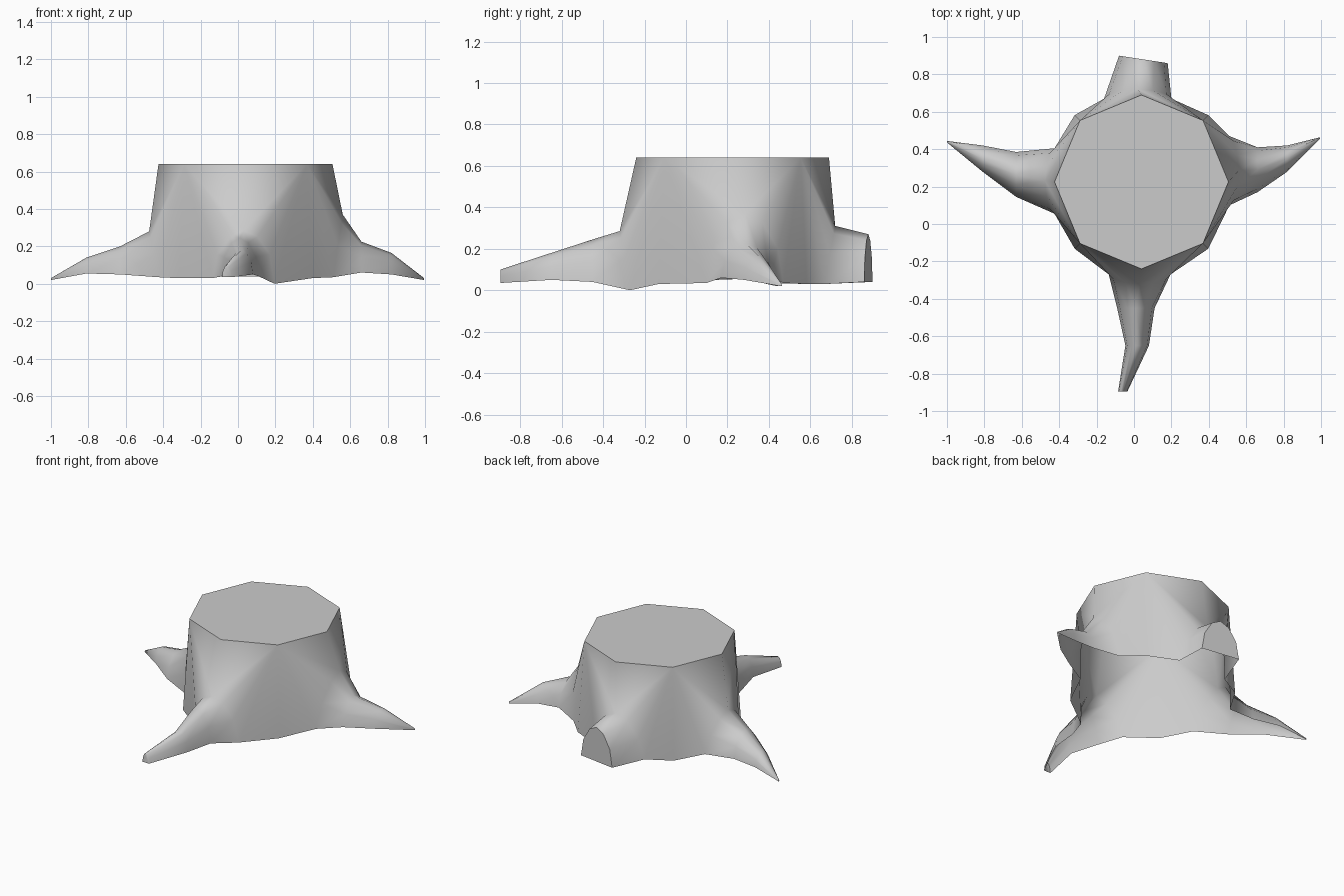
import bpy, bmesh, math
from mathutils import Vector

cube = bpy.data.objects.get("Cube")
if cube:
    bpy.data.objects.remove(cube, do_unlink=True)

# One plain colour for the whole stump
gray = bpy.data.materials.new("weathered gray")
gray.use_nodes = True
gray.diffuse_color = (0.6, 0.6, 0.6, 1)
gray.node_tree.nodes["Principled BSDF"].inputs["Base Color"].default_value = gray.diffuse_color

CENTER = Vector((0.04, 0.225, 0))
TOP_RADIUS, FOOT_RADIUS, HEIGHT = 0.465, 0.505, 0.64
LEAN = 0.05  # how far the first arch of a root leans back into the trunk at its foot

# Root: direction, skew of its end, and sections of
# distance outward, sideways position, half width, crest z, underside z
ROOTS = [
    ((1, 0), 0, [(0.56, 0.285, 0.185, 0.37, 0.035), (0.66, 0.29, 0.12, 0.225, 0.06),
                 (0.82, 0.35, 0.07, 0.165, 0.05), (0.995, 0.46, 0.004, 0.03, 0.02)]),
    ((0, 1), 0.02, [(0.72, 0.02, 0.18, 0.31, 0.03), (0.88, 0.05, 0.13, 0.27, 0.04)]),
    ((-1, 0), 0, [(0.475, 0.23, 0.175, 0.28, 0.035), (0.63, 0.265, 0.12, 0.2, 0.05),
                  (0.81, 0.35, 0.07, 0.14, 0.055), (1.0, 0.44, 0.004, 0.03, 0.02)]),
    ((0, -1), 0, [(0.32, 0.03, 0.165, 0.285, 0.03), (0.45, 0.01, 0.1, 0.245, 0.04),
                  (0.65, 0.017, 0.063, 0.18, 0.05), (0.895, -0.06, 0.025, 0.1, 0.035)]),
]
# Rounded arch of a root: sideways fraction and height fraction
ARCH = [(-1, 0), (-0.85, 0.5), (-0.45, 0.87), (0, 1), (0.45, 0.87), (0.85, 0.5), (1, 0)]

bm = bmesh.new()


def ring_vert(step, radius, z):
    angle = step * math.pi / 4
    return bm.verts.new(CENTER + Vector((radius * math.cos(angle), radius * math.sin(angle), z)))


def root_section(direction, lean, skew, out, side, half, crest, under):
    dx, dy = direction
    outward, across = Vector((dx, dy, 0)), Vector((-dy, dx, 0))
    middle = outward * out + Vector((abs(dy), abs(dx), 0)) * side
    ring = []
    for s, h in ARCH:
        shift = outward * (skew * s - lean * (1 - h))
        rise = Vector((0, 0, under + (crest - under) * h))
        ring.append(bm.verts.new(middle + across * half * s + shift + rise))
    return ring


# Cut top and the feet between the roots; the stump is hollow and open below
rim = [ring_vert(i, TOP_RADIUS, HEIGHT) for i in range(8)]
feet = [ring_vert(i, FOOT_RADIUS, 0.03) for i in (1, 3, 5, 7)]
bm.faces.new(rim)

for i, (direction, skew, sections) in enumerate(ROOTS):
    last = len(sections) - 1
    rings = [root_section(direction, LEAN if n == 0 else 0, skew if n == last else 0, *s)
             for n, s in enumerate(sections)]
    # Roots, lofted outward and closed at the tip
    for a, b in zip(rings, rings[1:]):
        for k in range(len(ARCH) - 1):
            bm.faces.new((a[k], a[k + 1], b[k + 1], b[k]))
    bm.faces.new(rings[-1])
    # Trunk wall on both sides of the root
    for corner, foot, arch in ((rim[2 * i - 1], feet[i - 1], rings[0]),
                               (rim[2 * i + 1], feet[i], rings[0][::-1])):
        low, haunch, shoulder, crest = arch[:4]
        bm.faces.new((corner, rim[2 * i], crest, shoulder))
        bm.faces.new((corner, shoulder, haunch))
        bm.faces.new((corner, haunch, low, foot))
    # The front root touches the ground on its left side
    if direction == (0, -1):
        rings[0][-1].co.z = 0
bmesh.ops.recalc_face_normals(bm, faces=bm.faces)

mesh = bpy.data.meshes.new("tree_stump")
bm.to_mesh(mesh)
bm.free()
mesh.materials.append(gray)
stump = bpy.data.objects.new("tree_stump", mesh)
bpy.context.collection.objects.link(stump)

# Smooth bark, crisp cut edges
bpy.context.view_layer.objects.active = stump
stump.select_set(True)
bpy.ops.object.shade_smooth_by_angle(angle=math.radians(72))
